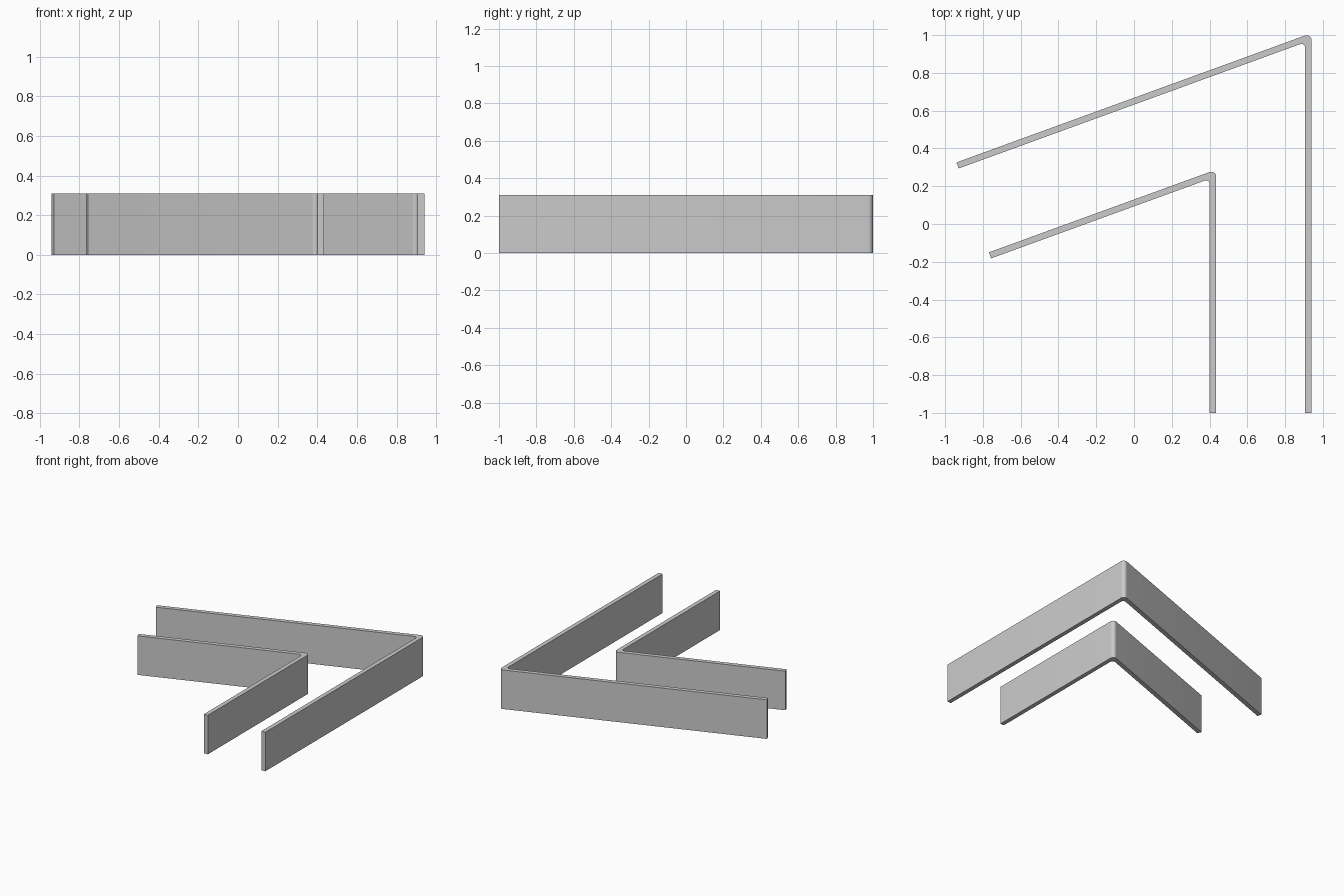
import bpy, bmesh, math
from mathutils import Vector

cube = bpy.data.objects.get("Cube")
if cube:
    bpy.data.objects.remove(cube, do_unlink=True)

HEIGHT, THICK, FRONT = 0.31, 0.034, -1.0
TILT = math.radians(20)
ALONG = Vector((math.cos(TILT), math.sin(TILT)))
NORMAL = Vector((-ALONG.y, ALONG.x))

grey = bpy.data.materials.new("Plain grey")
grey.use_nodes = True
colour = (0.6, 0.6, 0.6, 1)
grey.diffuse_color = colour
grey.node_tree.nodes["Principled BSDF"].inputs["Base Color"].default_value = colour


def corner_arc(x, end, radius, steps=8):
    """Rounded corner between the straight leg at x and the slanted arm through end."""
    cx = x - radius
    cy = end.y + (cx - end.x) * math.tan(TILT) - radius / math.cos(TILT)
    sweep = math.pi / 2 + TILT
    return [Vector((cx + radius * math.cos(sweep * i / steps),
                    cy + radius * math.sin(sweep * i / steps))) for i in range(steps + 1)]


def bent_wall(name, side_x, tip):
    # Plan outline: straight leg, rounded outer corner, square tip, inner corner
    inner_tip = tip - NORMAL * THICK
    outline = [Vector((side_x, FRONT))]
    outline += corner_arc(side_x, tip, 0.026)
    outline += [tip, inner_tip]
    outline += reversed(corner_arc(side_x - THICK, inner_tip, 0.02))
    outline.append(Vector((side_x - THICK, FRONT)))

    # Raise the outline into a wall
    bm = bmesh.new()
    base = bm.faces.new([bm.verts.new((p.x, p.y, 0)) for p in outline])
    raised = bmesh.ops.extrude_face_region(bm, geom=[base])
    top = [v for v in raised["geom"] if isinstance(v, bmesh.types.BMVert)]
    bmesh.ops.translate(bm, verts=top, vec=(0, 0, HEIGHT))
    bmesh.ops.recalc_face_normals(bm, faces=bm.faces)
    mesh = bpy.data.meshes.new(name)
    bm.to_mesh(mesh)
    bm.free()
    mesh.materials.append(grey)
    wall = bpy.data.objects.new(name, mesh)
    bpy.context.collection.objects.link(wall)

    # Smooth corners, sharp rims
    bpy.ops.object.select_all(action="DESELECT")
    wall.select_set(True)
    bpy.context.view_layer.objects.active = wall
    bpy.ops.object.shade_smooth_by_angle(angle=math.radians(30))


bent_wall("outer_wall", 0.94, Vector((-0.94, 0.326)))
bent_wall("inner_wall", 0.435, Vector((-0.768, -0.15)))
